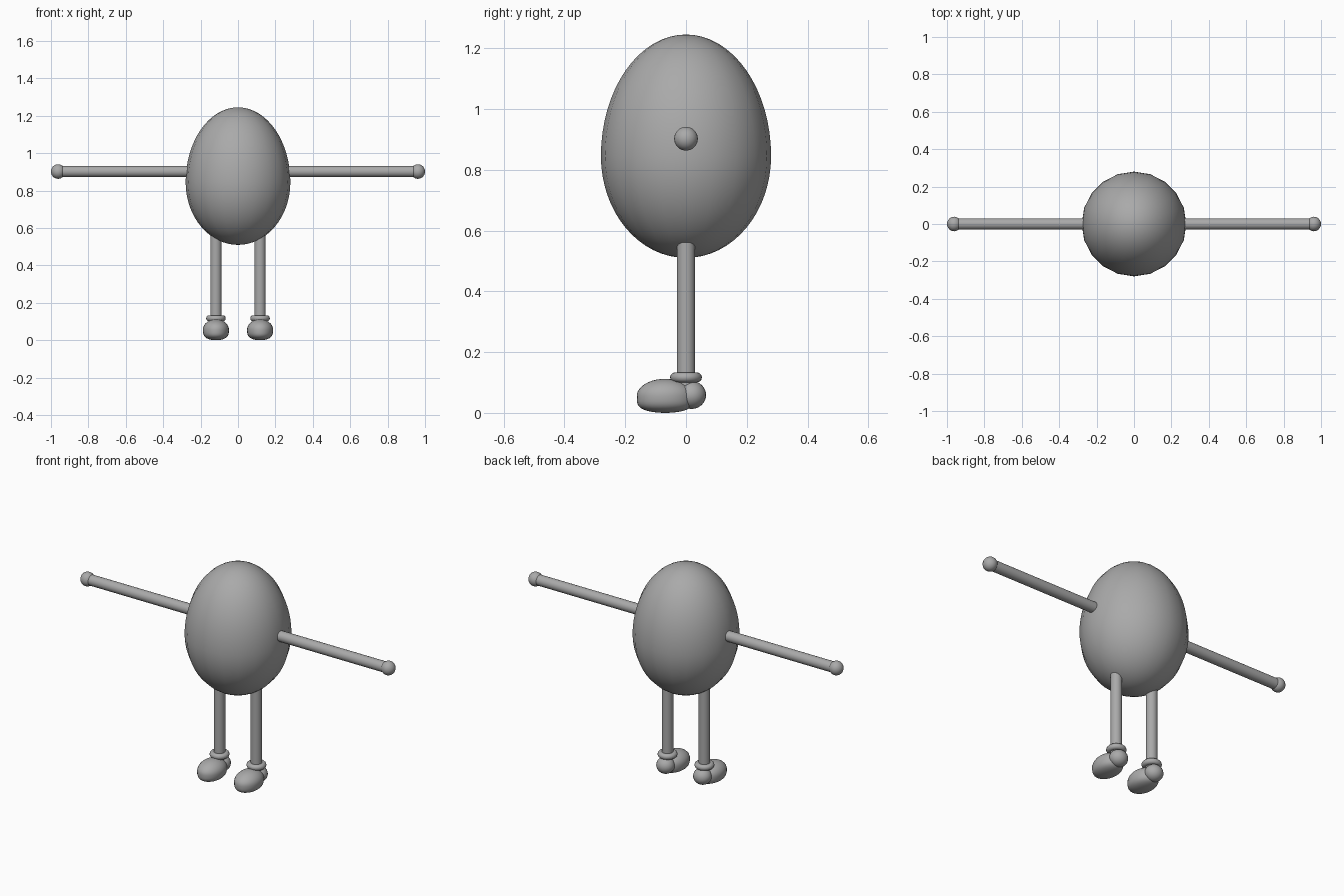
import bpy, math

if "Cube" in bpy.data.objects:
    bpy.data.objects.remove(bpy.data.objects["Cube"])

grey = bpy.data.materials.new("mid_grey")
grey.diffuse_color = (0.4, 0.4, 0.4, 1)
grey.use_nodes = True
grey.node_tree.nodes["Principled BSDF"].inputs["Base Color"].default_value = grey.diffuse_color


def finish(name, angle=60):
    ob = bpy.context.object
    ob.name = name
    ob.data.materials.append(grey)
    bpy.ops.object.shade_smooth_by_angle(angle=math.radians(angle))
    return ob


def ball(name, loc, segments=20, rings=16, shape=None, radii=(1, 1, 1)):
    """Sphere reshaped by a rule on its unit coordinates."""
    bpy.ops.mesh.primitive_uv_sphere_add(segments=segments, ring_count=rings, radius=1, location=loc)
    ob = finish(name, 75)
    for v in ob.data.vertices:
        if shape:
            v.co = shape(*v.co)
        v.co = [c * r for c, r in zip(v.co, radii)]
    return ob


def rod(name, loc, radius, length, rot=(0, 0, 0)):
    bpy.ops.mesh.primitive_cylinder_add(vertices=20, radius=radius, depth=length, location=loc, rotation=rot)
    return finish(name, 40)


def egg(x, y, z):
    # taller above the widest ring than below it
    return x * 0.28, y * 0.28, z * (0.4 if z > 0 else 0.335)


def flat_sole(x, y, z):
    # squarer lower half
    if -1 < z < 0 and z * z < 0.9999:
        k = math.sqrt((1 - z ** 4) / (1 - z * z))
        return x * (1 + (k - 1) * 0.7), y * k, z
    return x, y, z


# Body
ball("body", (0, 0, 0.845), 20, 32, egg)

for side, s in (("left", 1), ("right", -1)):
    # Arm and hand
    rod(side + "_arm", (s * 0.585, 0, 0.902), 0.03, 0.73, (0, math.pi / 2, 0))
    ball(side + "_hand", (s * 0.962, 0, 0.902), 20, 16, None, (0.038, 0.039, 0.039))
    # Leg and ankle cuff
    x = s * 0.118
    rod(side + "_leg", (x, 0, 0.34), 0.03, 0.5)
    bpy.ops.mesh.primitive_torus_add(location=(x, 0, 0.117), major_radius=0.036, minor_radius=0.0165,
                                     major_segments=24, minor_segments=12)
    finish(side + "_cuff")
    # Shoe: broad toe with a smaller heel
    ball(side + "_toe", (x, -0.068, 0.056), 24, 20, flat_sole, (0.07, 0.094, 0.056))
    ball(side + "_heel", (x, 0.018, 0.059), 20, 16, None, (0.05, 0.048, 0.046))
